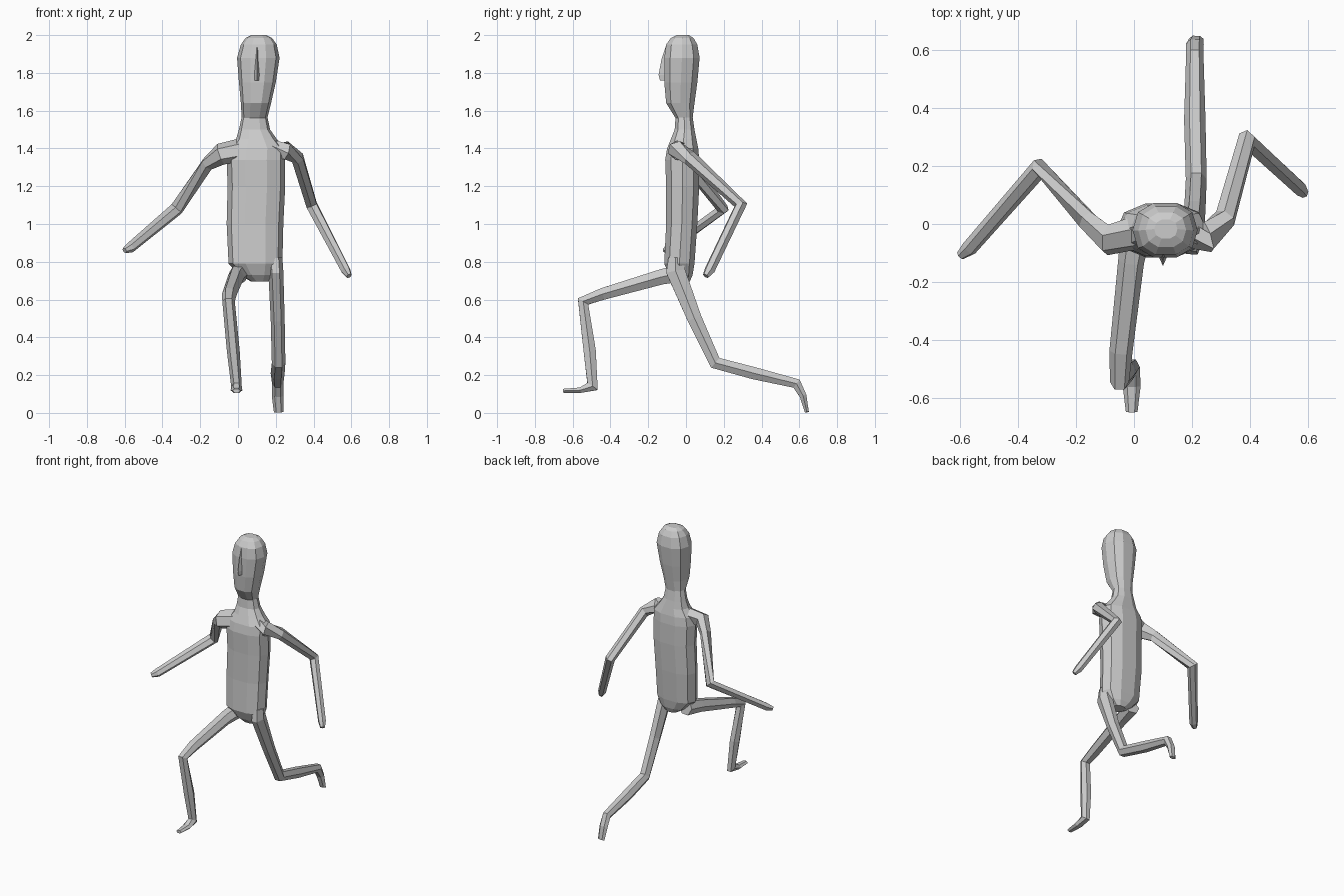
import bpy, bmesh, math
from mathutils import Vector


def loft(name, rings):
    """Skin a list of equal-sized point rings and cap both ends."""
    bm = bmesh.new()
    loops = [[bm.verts.new(p) for p in r] for r in rings]
    n = len(loops[0])
    for a, b in zip(loops, loops[1:]):
        for i in range(n):
            j = (i + 1) % n
            bm.faces.new((a[i], a[j], b[j], b[i]))
    bm.faces.new(loops[0][::-1])
    bm.faces.new(loops[-1])
    bmesh.ops.recalc_face_normals(bm, faces=bm.faces)
    me = bpy.data.meshes.new(name)
    bm.to_mesh(me)
    bm.free()
    ob = bpy.data.objects.new(name, me)
    bpy.context.collection.objects.link(ob)
    return ob


def slab(z, x0, x1, y0, y1, sides=10, power=0.85):
    """Horizontal rounded-box ring filling the given extents."""
    pts = []
    for i in range(sides):
        a = 2 * math.pi * i / sides
        c, s = math.cos(a), math.sin(a)
        c = math.copysign(abs(c) ** power, c)
        s = math.copysign(abs(s) ** power, s) / math.sin(0.4 * math.pi) ** power
        pts.append(((x0 + x1) / 2 + c * (x1 - x0) / 2,
                    (y0 + y1) / 2 + s * (y1 - y0) / 2, z))
    return pts


def limb(name, path, sides=6, bend=None):
    """Mitred tube; each path entry is x, y, z, half width, half thickness."""
    pts = [Vector(p[:3]) for p in path]
    n = bend or (pts[-2] - pts[-3]).cross(pts[-1] - pts[-2]).normalized()
    rings = []
    for i, p in enumerate(pts):
        t0 = (p - pts[max(i - 1, 0)]).normalized()
        t1 = (pts[min(i + 1, len(pts) - 1)] - p).normalized()
        t = (t0 + t1).normalized()
        miter = 1 / max(0.7, t.dot(t1 if t1.length else t0))
        u = (n - t * n.dot(t)).normalized()
        v = t.cross(u)
        ra, rb = path[i][3], path[i][4] * miter
        rings.append([p + u * ra * math.cos(k * 2 * math.pi / sides)
                      + v * rb * math.sin(k * 2 * math.pi / sides) * 1.1
                      for k in range(sides)])
    return loft(name, rings)


# Torso and neck
loft("torso", [slab(*r) for r in (
    (0.695, 0.07, 0.16, -0.06, 0.02), (0.73, 0.01, 0.20, -0.09, 0.035),
    (0.79, -0.05, 0.235, -0.115, 0.045), (1.00, -0.06, 0.24, -0.105, 0.06),
    (1.20, -0.055, 0.25, -0.105, 0.07), (1.34, -0.06, 0.25, -0.11, 0.07),
    (1.40, -0.05, 0.25, -0.10, 0.065), (1.45, -0.01, 0.205, -0.08, 0.055),
    (1.50, 0.005, 0.17, -0.06, 0.045), (1.57, 0.02, 0.155, -0.055, 0.035))])

# Head
loft("head", [slab(*r) for r in (
    (1.56, 0.02, 0.155, -0.055, 0.035), (1.64, 0.015, 0.175, -0.105, 0.045),
    (1.75, 0.005, 0.20, -0.115, 0.06), (1.88, -0.005, 0.22, -0.115, 0.072),
    (1.95, 0.015, 0.205, -0.105, 0.06), (1.985, 0.04, 0.18, -0.08, 0.04),
    (2.00, 0.07, 0.15, -0.05, 0.015))])

# Nose
loft("nose", [[(0.10 - w, -0.10, z), (0.10, y, z), (0.10 + w, -0.10, z)]
              for z, w, y in ((1.76, 0.02, -0.138), (1.79, 0.02, -0.145),
                              (1.87, 0.013, -0.13), (1.94, 0.008, -0.107))])

# Arms
limb("right_arm", [(0.01, -0.03, 1.39, 0.055, 0.06), (-0.09, -0.055, 1.37, 0.05, 0.05),
                   (-0.16, 0.01, 1.32, 0.036, 0.036), (-0.325, 0.195, 1.08, 0.032, 0.027),
                   (-0.57, -0.085, 0.875, 0.026, 0.026), (-0.60, -0.11, 0.86, 0.015, 0.015)])
limb("left_arm", [(0.17, -0.03, 1.39, 0.055, 0.055), (0.255, -0.045, 1.39, 0.05, 0.045),
                  (0.315, 0.02, 1.35, 0.036, 0.036), (0.39, 0.29, 1.10, 0.032, 0.027),
                  (0.57, 0.125, 0.755, 0.026, 0.026), (0.588, 0.105, 0.725, 0.016, 0.016)])

# Legs and feet
X = Vector((1, 0, 0))
limb("right_leg", [(0.01, -0.01, 0.745, 0.055, 0.05), (-0.01, -0.13, 0.72, 0.045, 0.042),
                   (-0.045, -0.44, 0.63, 0.04, 0.033), (-0.05, -0.545, 0.59, 0.033, 0.026),
                   (-0.025, -0.51, 0.33, 0.034, 0.034), (-0.008, -0.495, 0.14, 0.028, 0.027),
                   (-0.008, -0.56, 0.12, 0.031, 0.015), (-0.008, -0.65, 0.117, 0.02, 0.011)], bend=X)
limb("left_leg", [(0.195, -0.055, 0.82, 0.04, 0.04), (0.20, -0.055, 0.75, 0.04, 0.052),
                  (0.21, 0.045, 0.50, 0.037, 0.04), (0.215, 0.155, 0.265, 0.036, 0.032),
                  (0.21, 0.36, 0.21, 0.037, 0.034), (0.21, 0.585, 0.155, 0.03, 0.026),
                  (0.21, 0.62, 0.09, 0.031, 0.019), (0.215, 0.64, 0.004, 0.025, 0.011)], bend=X)
